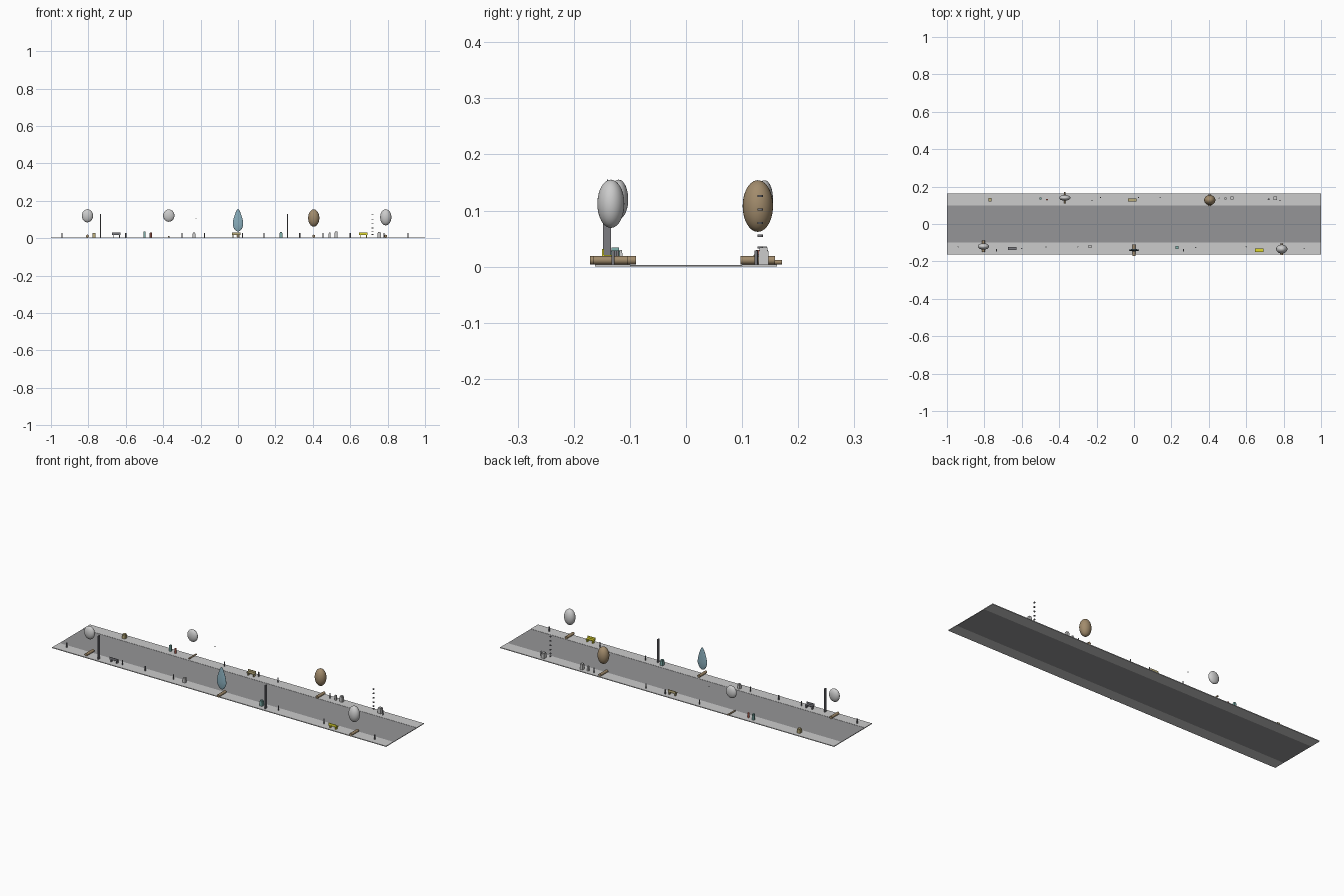
import bpy, bmesh, math
from mathutils import Matrix, Vector

if "Cube" in bpy.data.objects:
    bpy.data.objects.remove(bpy.data.objects["Cube"])

MATS = {}
COL = {"asphalt": (.3, .3, .31), "bark": (.36, .26, .15), "blue": (.25, .42, .5),
       "yellow": (.75, .7, .03), "gold": (.5, .42, .2), "teal": (.22, .45, .42),
       "dark": (.2, .2, .22), "red": (.6, .15, .1)}


def finish(name, bm, col=None, smooth=False):
    me = bpy.data.meshes.new(name)
    bmesh.ops.recalc_face_normals(bm, faces=bm.faces)
    bm.to_mesh(me)
    bm.free()
    ob = bpy.data.objects.new(name, me)
    bpy.context.collection.objects.link(ob)
    if col:
        if col not in MATS:
            MATS[col] = bpy.data.materials.new(col)
            MATS[col].diffuse_color = (*COL[col], 1)
        me.materials.append(MATS[col])
    if smooth:
        bpy.ops.object.select_all(action='DESELECT')
        ob.select_set(True)
        bpy.context.view_layer.objects.active = ob
        bpy.ops.object.shade_smooth_by_angle(angle=math.radians(40))
    return ob


def boxes(name, items, col=None):
    """items: (x0, x1, y0, y1, z0, z1)"""
    bm = bmesh.new()
    for x0, x1, y0, y1, z0, z1 in items:
        m = Matrix.Translation(((x0 + x1) / 2, (y0 + y1) / 2, (z0 + z1) / 2)) \
            @ Matrix.Diagonal((x1 - x0, y1 - y0, z1 - z0, 1))
        bmesh.ops.create_cube(bm, size=1, matrix=m)
    return finish(name, bm, col)


def rod(name, items, col=None, axis='Z', seg=12):
    """items: (centre, radius, length)"""
    bm = bmesh.new()
    rot = Matrix.Rotation(math.pi / 2, 4, 'X') if axis == 'Y' else Matrix()
    for c, r, l in items:
        bmesh.ops.create_cone(bm, cap_ends=True, segments=seg, radius1=r, radius2=r,
                              depth=l, matrix=Matrix.Translation(c) @ rot)
    return finish(name, bm, col, True)


def crown(name, c, r, col=None, taper=0):
    bm = bmesh.new()
    bmesh.ops.create_uvsphere(bm, u_segments=32, v_segments=20, radius=1)
    for v in bm.verts:
        k = 1 - taper * (v.co.z + .45) if v.co.z > -.45 else 1
        v.co = Vector((c[0] + v.co.x * r[0] * k, c[1] + v.co.y * r[1] * k, c[2] + v.co.z * r[2]))
    return finish(name, bm, col, True)


# Ground
boxes("road", [(-1, 1, -.1, .1, 0, .003)], "asphalt")
boxes("sidewalks", [(-1, 1, -.162, -.1, 0, .004), (-1, 1, .1, .162, 0, .004)])

# Trees: flattened crowns above trunks that lie across the sidewalk
trees = [(-.805, -.12, .12, (.03, .017, .035), None, 0, .0075),
         (-.37, .14, .121, (.03, .015, .033), None, 0, .004),
         (0, -.14, .096, (.031, .007, .06), "blue", .38, .0075),
         (.405, .128, .108, (.03, .027, .046), "bark", 0, .0075),
         (.79, -.134, .112, (.03, .024, .043), None, 0, .0075)]
for i, (x, y, z, r, col, taper, tr) in enumerate(trees):
    crown(f"tree_crown_{i}", (x, y, z), r, col, taper)
    rod(f"tree_trunk_{i}", [((x, y, .004 + tr), tr, .062)], "bark", 'Y', 16)

# Lamp posts
for i, x in enumerate((-.735, .265)):
    boxes(f"lamp_post_{i}", [(x - .003, x + .003, -.148, -.134, .004, .13)], "dark")
rod("lamp_rings", [((.72, .132, z), .005, .004) for z in (.02, .034, .055, .078, .102, .126)], "dark")
rod("lamp_bulb", [((-.225, .125, .105), .003, .003)])


# Benches: seat, backrest and two legs
def bench(name, x, y, col, face):
    back = y - face * .008
    boxes(name, [(x - .023, x + .023, y - .008, y + .008, .017, .021),
                 (x - .023, x + .023, back - .0015, back + .0015, .019, .031)]
          + [(x + s * .017 - .002, x + s * .017 + .002, y - .007, y + .007, .004, .017)
             for s in (-1, 1)], col)


bench("bench_front_left", -.65, -.13, "dark", 1)
bench("bench_front_right", .67, -.14, "yellow", 1)
bench("bench_back", -.01, .128, "gold", -1)

# Bollards along both kerbs
posts = [(-.94, -.122), (-.6, -.132), (-.47, -.122), (-.3, -.122), (.33, -.125),
         (.6, -.122), (.91, -.13), (-.18, .142), (.025, .142), (.14, .142),
         (.455, .138), (-.465, .13), (.78, .125)]
rod("bollards", [((x, y, .0165), .003, .025) for x, y in posts], "dark", seg=10)

# Bins and street cabinets
bins = [(-.77, .13, .009, "gold", .028), (-.5, .137, .006, "teal", .036),
        (.23, -.126, .008, "teal", .034), (.49, .136, .005, None, .03),
        (.525, .138, .008, None, .036), (.755, .138, .009, None, .034),
        (-.235, -.12, .007, None, .03)]
for i, (x, y, h, col, top) in enumerate(bins):
    boxes(f"bin_{i}", [(x - h, x + h, y - h, y + h, .004, top - .006),
                       (x - h * .8, x + h * .8, y - h * .8, y + h * .8, top - .006, top)], col)
rod("hydrant", [((-.465, .13, .017), .005, .026)], "red")

for m in bpy.data.materials:
    if m.users and not m.is_grease_pencil:
        m.use_nodes = True
        m.node_tree.nodes["Principled BSDF"].inputs["Base Color"].default_value = m.diffuse_color
